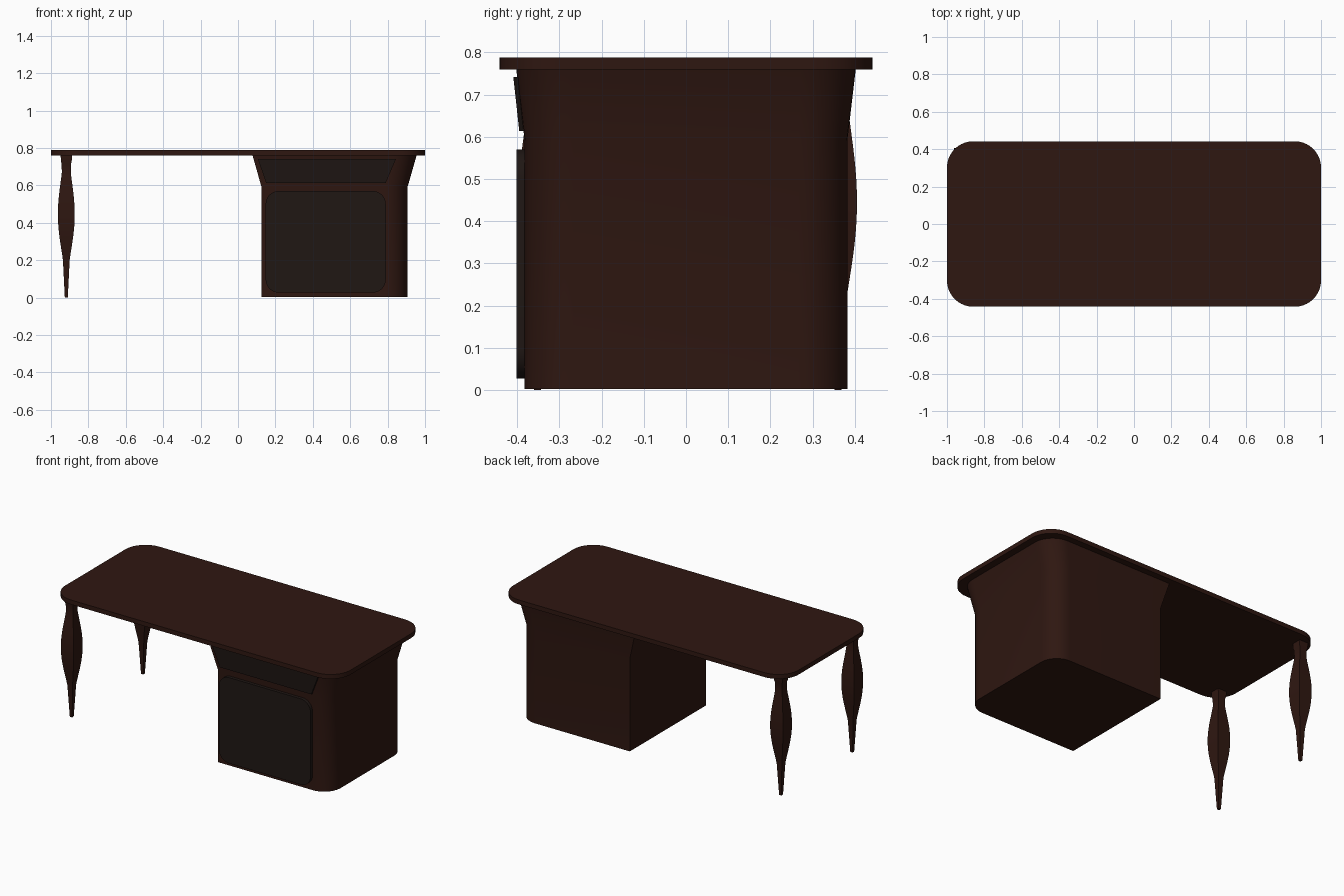
import bpy, bmesh, math

if "Cube" in bpy.data.objects:
    bpy.data.objects.remove(bpy.data.objects["Cube"])


def material(name, rgb):
    m = bpy.data.materials.new(name)
    m.diffuse_color = (*rgb, 1)
    m.use_nodes = True
    m.node_tree.nodes["Principled BSDF"].inputs["Base Color"].default_value = m.diffuse_color
    return m


wood = material("dark_wood", (0.028, 0.0085, 0.0055))
panel = material("black_panel", (0.014, 0.0085, 0.007))


def loft(name, loops, mat, smooth=True):
    """Skin equal-length closed loops of 3D points and cap both ends."""
    bm = bmesh.new()
    rings = [[bm.verts.new(p) for p in loop] for loop in loops]
    n = len(rings[0])
    for a, b in zip(rings, rings[1:]):
        for i in range(n):
            j = (i + 1) % n
            bm.faces.new((a[i], a[j], b[j], b[i]))
    bm.faces.new(rings[0][::-1])
    bm.faces.new(rings[-1])
    bmesh.ops.recalc_face_normals(bm, faces=bm.faces)
    me = bpy.data.meshes.new(name)
    bm.to_mesh(me)
    bm.free()
    ob = bpy.data.objects.new(name, me)
    bpy.context.collection.objects.link(ob)
    me.materials.append(mat)
    if smooth:
        bpy.ops.object.select_all(action='DESELECT')
        ob.select_set(True)
        bpy.context.view_layer.objects.active = ob
        bpy.ops.object.shade_smooth_by_angle(angle=math.radians(30))
    return ob


def outline(x0, x1, y0, y1, radii, steps=10):
    """Rectangle with a radius per corner: (x1,y1), (x0,y1), (x0,y0), (x1,y0)."""
    corners = [(x1, y1, -1, -1), (x0, y1, 1, -1), (x0, y0, 1, 1), (x1, y0, -1, 1)]
    pts = []
    for k, ((x, y, sx, sy), r) in enumerate(zip(corners, radii)):
        if r == 0:
            pts.append((x, y))
            continue
        for i in range(steps + 1):
            a = math.pi / 2 * (k + i / steps)
            pts.append((x + sx * r + r * math.cos(a), y + sy * r + r * math.sin(a)))
    return pts


def at_z(pts, z):
    return [(x, y, z) for x, y in pts]


# Table top
top = outline(-1, 1, -0.442, 0.442, [0.14] * 4)
loft("table_top", [at_z(top, 0.76), at_z(top, 0.788)], wood)

# Pedestal cabinet: rounded outer corners, flared under the top
base = outline(0.126, 0.906, -0.382, 0.382, [0.115, 0, 0, 0.115])
flare = outline(0.078, 0.955, -0.402, 0.402, [0.13, 0, 0, 0.13])
loft("pedestal", [at_z(base, 0.003), at_z(base, 0.59), at_z(flare, 0.76)], wood)

# Door with rounded corners
door = outline(0.148, 0.79, 0.027, 0.57, [0.07] * 4)
loft("door", [[(x, y, z) for x, z in door] for y in (-0.378, -0.402)], panel)

# Slanted drawer front following the flare
drawer = [(0.15, 0, 0.614), (0.79, 0, 0.614), (0.845, 1, 0.742), (0.106, 1, 0.742)]
loft("drawer_front", [[(x, y - 0.014 * t, z) for x, t, z in drawer]
                      for y in (-0.382, -0.395)], panel, smooth=False)

# Square turned legs: tapered foot, swelling middle, flared neck
profile = [(0.0, 0.008), (0.1, 0.013), (0.2, 0.018)]
profile += [(0.2 + 0.47 * t, 0.018 + 0.006 * t + 0.024 * math.sin(math.pi * t) ** 1.15)
            for t in [i / 16 for i in range(1, 17)]]
profile += [(0.715, 0.025), (0.728, 0.029), (0.76, 0.030)]
for name, y in (("front_leg", -0.352), ("back_leg", 0.36)):
    loft(name, [[(-0.918 + sx * r, y + sy * r, z)
                 for sx, sy in ((-1, -1), (1, -1), (1, 1), (-1, 1))]
                for z, r in profile], wood)
